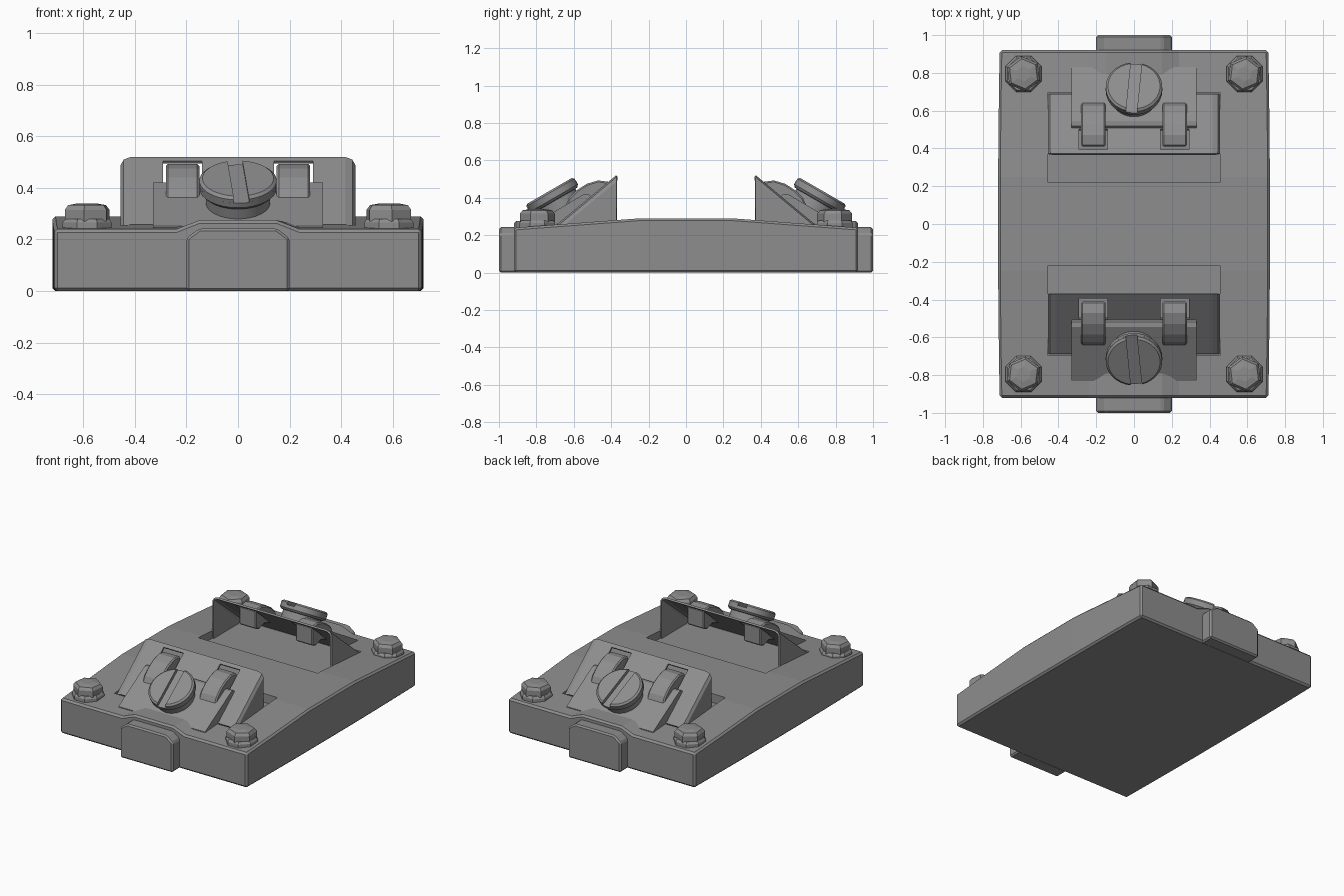
import bpy, bmesh
from math import cos, sin, pi, radians
from mathutils import Matrix, Vector

old = bpy.data.objects.get("Cube")
if old:
    bpy.data.objects.remove(old, do_unlink=True)

grey = bpy.data.materials.new("plain grey")
grey.use_nodes = True
grey.diffuse_color = (0.27, 0.27, 0.27, 1)
bsdf = next(n for n in grey.node_tree.nodes if n.type == 'BSDF_PRINCIPLED')
bsdf.inputs["Base Color"].default_value = grey.diffuse_color


def finish(name, bm, bevel=0, mirror="", smooth=False, solid=0):
    """Turn a bmesh into an object with optional thickness, bevel and mirroring."""
    bmesh.ops.recalc_face_normals(bm, faces=bm.faces)
    mesh = bpy.data.meshes.new(name)
    bm.to_mesh(mesh)
    bm.free()
    mesh.materials.append(grey)
    ob = bpy.data.objects.new(name, mesh)
    bpy.context.collection.objects.link(ob)
    if smooth:
        bpy.ops.object.select_all(action='DESELECT')
        ob.select_set(True)
        bpy.context.view_layer.objects.active = ob
        bpy.ops.object.shade_smooth_by_angle(angle=radians(30))
    if solid:
        mod = ob.modifiers.new("Thickness", 'SOLIDIFY')
        mod.thickness, mod.offset = solid, 0
    if bevel:
        mod = ob.modifiers.new("Bevel", 'BEVEL')
        mod.width, mod.segments = bevel, 1
        mod.limit_method, mod.angle_limit = 'ANGLE', radians(35)
    if mirror:
        mod = ob.modifiers.new("Mirror", 'MIRROR')
        mod.use_axis = ['X' in mirror, 'Y' in mirror, False]
        mod.use_mirror_merge = False
    return ob


def extrude(bm, points, vec):
    """Add a prism: a flat outline swept along a vector."""
    low = [bm.verts.new(p) for p in points]
    high = [bm.verts.new(Vector(p) + Vector(vec)) for p in points]
    bm.faces.new(low)
    bm.faces.new(high[::-1])
    n = len(low)
    for i in range(n):
        j = (i + 1) % n
        bm.faces.new((low[i], low[j], high[j], high[i]))


def lathe(bm, sides, rings, matrix, turn=0):
    """Add a closed turned shape from (radius, height) rings."""
    loops = []
    for r, z in rings:
        angles = [turn + 2 * pi * i / sides for i in range(sides)]
        loops.append([bm.verts.new(matrix @ Vector((r * cos(a), r * sin(a), z))) for a in angles])
    for a, b in zip(loops, loops[1:]):
        for i in range(sides):
            j = (i + 1) % sides
            bm.faces.new((a[i], a[j], b[j], b[i]))
    bm.faces.new(loops[0][::-1])
    bm.faces.new(loops[-1])


# Base slab: crowned along its length, with a raised strip at both ends
def base_top(x, y):
    z = 0.29 - 0.05 * max(0, abs(y) - 0.25) / 0.67
    strip = min(1, max(0, (0.24 - abs(x)) / 0.09))
    return z + strip * max(0, 0.275 - z)


half_x = [0.72, 0.5, 0.24, 0.15]
half_y = [0.92, 0.7, 0.45, 0.25]
xs = [-x for x in half_x] + half_x[::-1]
ys = [-y for y in half_y] + half_y[::-1]
bm = bmesh.new()
top, floor = {}, {}
for i, x in enumerate(xs):
    for j, y in enumerate(ys):
        wide = x * (1 - 0.012 * (abs(y) / 0.92) ** 2)
        top[i, j] = bm.verts.new((wide, y, base_top(x, y)))
        floor[i, j] = bm.verts.new((wide, y, 0))
nx, ny = len(xs) - 1, len(ys) - 1
for i in range(nx):
    for j in range(ny):
        quad = [(i, j), (i + 1, j), (i + 1, j + 1), (i, j + 1)]
        bm.faces.new([top[q] for q in quad])
        bm.faces.new([floor[q] for q in quad[::-1]])
rim = ([(i, 0) for i in range(nx)] + [(nx, j) for j in range(ny)]
       + [(i, ny) for i in range(nx, 0, -1)] + [(0, j) for j in range(ny, 0, -1)])
for a, b in zip(rim, rim[1:] + rim[:1]):
    bm.faces.new((floor[a], floor[b], top[b], top[a]))
base = finish("base_slab", bm, bevel=0.012)

# Shallow recesses under the two hoods
bm = bmesh.new()
for s in (-1, 1):
    extrude(bm, [(x, s * y, 0.23) for x, y in
                 [(-0.455, 0.22), (0.455, 0.22), (0.455, 0.695), (-0.455, 0.695)]], (0, 0, 0.3))
cutter = finish("recess_cutter", bm)
cutter.hide_render = True
cutter.hide_viewport = True
cutter.display_type = 'WIRE'
cut = base.modifiers.new("Recess", 'BOOLEAN')
cut.operation, cut.solver, cut.object = 'DIFFERENCE', 'EXACT', cutter

# End blocks with clipped top corners
bm = bmesh.new()
outline = [(-0.2, 0), (0.2, 0), (0.2, 0.205), (0.15, 0.243), (-0.15, 0.243), (-0.2, 0.205)]
extrude(bm, [(x, -1, z) for x, z in outline], (0, 0.1, 0))
finish("end_block", bm, bevel=0.01, mirror="Y")

# Sloped hoods: thin sheet with two slots, side walls, open towards the middle
edge_drop = {0.45: 0.03, 0.44: 0.01, 0.415: 0}
half = [0.45, 0.44, 0.415, 0.29, 0.14]
cols = [-x for x in half] + half[::-1]
rows = [-0.685, -0.5, -0.39, -0.37]
bm = bmesh.new()
grid = [[bm.verts.new((x, y, 0.25 + (y + 0.69) * 0.83 - edge_drop.get(abs(x), 0)))
         for y in rows] for x in cols]
for i in range(len(cols) - 1):
    for j in range(len(rows) - 1):
        middle = abs(cols[i] + cols[i + 1]) / 2
        if j == 1 and 0.2 < middle < 0.23:
            continue
        bm.faces.new((grid[i][j], grid[i + 1][j], grid[i + 1][j + 1], grid[i][j + 1]))
for line in (grid[0], grid[-1]):
    x = line[0].co.x
    foot = [bm.verts.new((x, rows[-1], 0.22)), bm.verts.new((x, rows[0], 0.215))]
    bm.faces.new(line + foot)
finish("hood", bm, mirror="Y", solid=0.012)

# Raised sloping plate on each hood
bm = bmesh.new()
outline = [(-0.83, 0.235), (-0.83, 0.252), (-0.545, 0.42), (-0.52, 0.42),
           (-0.5, 0.4), (-0.66, 0.265), (-0.69, 0.235)]
extrude(bm, [(-0.33, y, z) for y, z in outline], (0.66, 0, 0))
finish("hood_plate", bm, mirror="Y")

# Curved hinge lugs passing through the slots
bm = bmesh.new()
outline = [(-0.41, 0.485), (-0.47, 0.493), (-0.53, 0.475), (-0.585, 0.44), (-0.625, 0.4),
           (-0.645, 0.355), (-0.6, 0.33), (-0.5, 0.36), (-0.45, 0.34), (-0.41, 0.36)]
extrude(bm, [(0.15, y, z) for y, z in outline], (0.13, 0, 0))
finish("hinge_lug", bm, bevel=0.008, mirror="XY")

# Large slotted screws, tilted to match the plates
tilt = Matrix.Translation((0, -0.73, 0.437)) @ Matrix.Rotation(radians(30), 4, 'X')
bm = bmesh.new()
lathe(bm, 32, [(0.125, -0.13), (0.125, -0.06), (0.138, -0.058), (0.15, -0.045), (0.15, -0.025)], tilt)
spin = tilt @ Matrix.Rotation(radians(5), 4, 'Z')
for s in (-1, 1):
    start = 0.21
    for r0, r1, z0, z1 in [(0.15, 0.15, -0.025, -0.01), (0.15, 0.138, -0.01, 0)]:
        # Half-moon pieces on either side of the screw slot
        loops = []
        for r, z in ((r0, z0), (r1, z1)):
            arc = [-pi / 2 + start + (pi - 2 * start) * k / 14 for k in range(15)]
            loops.append([bm.verts.new(spin @ Vector((s * r * cos(a), r * sin(a), z))) for a in arc])
        for k in range(15):
            m = (k + 1) % 15
            bm.faces.new((loops[0][k], loops[0][m], loops[1][m], loops[1][k]))
        bm.faces.new(loops[0][::-1])
        bm.faces.new(loops[1])
finish("slotted_screw", bm, mirror="Y", smooth=True)

# Corner bolts with washers
spot = Matrix.Translation((0.585, -0.795, 0))
bm = bmesh.new()
lathe(bm, 8, [(0.103, 0.23), (0.103, 0.265), (0.092, 0.28)], spot, pi / 8)
finish("bolt_washer", bm, mirror="XY")
bm = bmesh.new()
lathe(bm, 6, [(0.094, 0.27), (0.094, 0.315), (0.08, 0.333), (0.04, 0.34)], spot, pi / 2 + 0.12)
finish("bolt_head", bm, mirror="XY")
